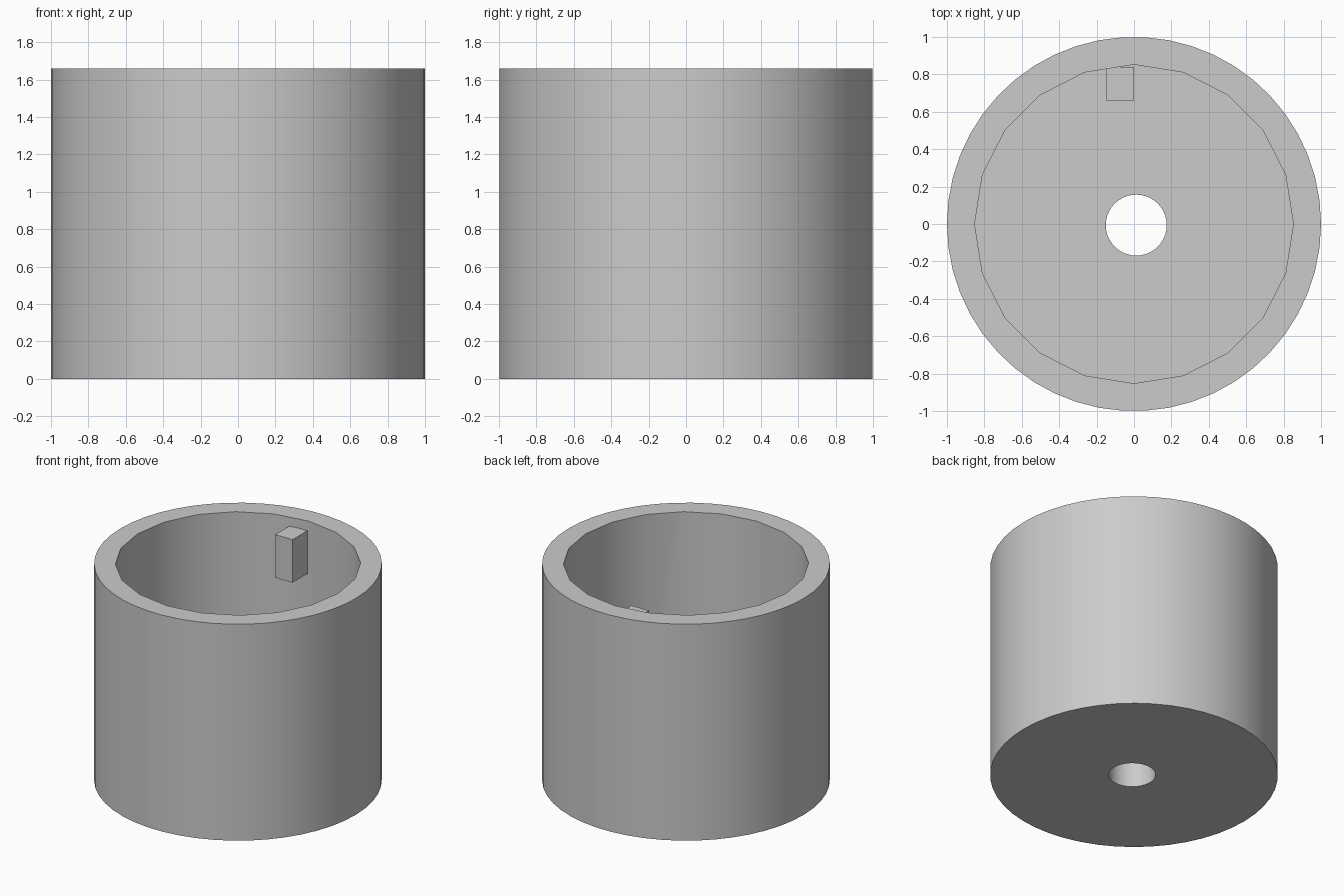
import bpy
import math

default = bpy.data.objects.get("Cube")
if default:
    bpy.data.objects.remove(default, do_unlink=True)

HEIGHT = 1.66
FLOOR = 0.2
WALL_RADIUS = 0.852

grey = bpy.data.materials.new("plain grey")
grey.use_nodes = True
colour = (0.6, 0.6, 0.6, 1)
grey.diffuse_color = colour
grey.node_tree.nodes["Principled BSDF"].inputs["Base Color"].default_value = colour


def cylinder(name, sides, radius, bottom, top, x=0, y=0):
    """Upright cylinder whose first corner lies on the +y side."""
    bpy.ops.mesh.primitive_cylinder_add(
        vertices=sides, radius=radius, depth=top - bottom,
        location=(x, y, (bottom + top) / 2))
    obj = bpy.context.object
    obj.name = name
    obj.data.materials.append(grey)
    return obj


def cut(target, cutter):
    """Subtract the cutter from the target and remove it."""
    mod = target.modifiers.new("cut", 'BOOLEAN')
    mod.operation = 'DIFFERENCE'
    mod.solver = 'EXACT'
    mod.object = cutter
    bpy.context.view_layer.objects.active = target
    bpy.ops.object.modifier_apply(modifier=mod.name)
    bpy.data.objects.remove(cutter, do_unlink=True)


# Round cup with a twenty-sided bore and a slightly off-centre floor hole
cup = cylinder("cup_body", 50, 1, 0, HEIGHT)
cup.rotation_euler.z = math.pi / 2
cut(cup, cylinder("bore_cutter", 20, WALL_RADIUS, FLOOR, HEIGHT + 0.5))
cut(cup, cylinder("hole_cutter", 40, 0.163, -0.5, FLOOR + 0.5, 0.012, -0.006))

bpy.ops.object.select_all(action='DESELECT')
cup.select_set(True)
bpy.context.view_layer.objects.active = cup
bpy.ops.object.shade_smooth_by_angle(angle=math.radians(30))

# Small key block on the inside of the back wall
low, high = (-0.147, 0.66, 1.26), (0, 0.84, 1.59)
bpy.ops.mesh.primitive_cube_add(
    size=1, location=[(a + b) / 2 for a, b in zip(low, high)])
key = bpy.context.object
key.name = "key_block"
key.scale = [b - a for a, b in zip(low, high)]
key.data.materials.append(grey)
